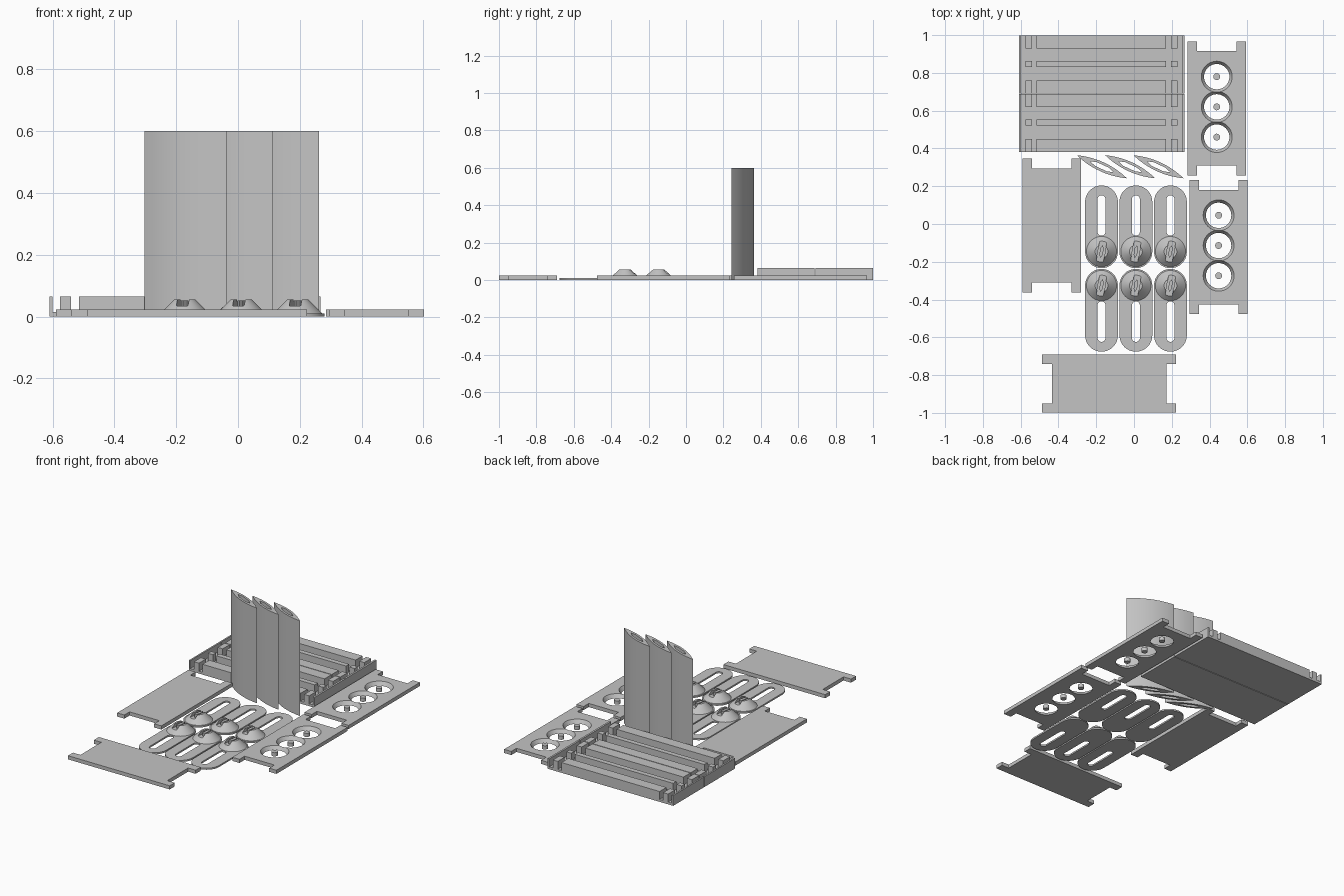
import bpy
import bmesh
import math
from mathutils import Matrix, Vector

cube = bpy.data.objects.get("Cube")
if cube:
    bpy.data.objects.remove(cube, do_unlink=True)

GREY = (0.55, 0.55, 0.55, 1.0)
grey = bpy.data.materials.new("plain_grey")
grey.use_nodes = True
grey.diffuse_color = GREY
for node in grey.node_tree.nodes:
    if node.type == "BSDF_PRINCIPLED":
        node.inputs["Base Color"].default_value = GREY


def finish(name, bm):
    """Turn a bmesh into a grey object."""
    bmesh.ops.recalc_face_normals(bm, faces=bm.faces)
    mesh = bpy.data.meshes.new(name)
    bm.to_mesh(mesh)
    bm.free()
    mesh.materials.append(grey)
    obj = bpy.data.objects.new(name, mesh)
    bpy.context.collection.objects.link(obj)
    return obj


def prism(name, outline, z0, z1, centre=(0, 0), angle=0):
    """Extrude a flat outline upwards, turned and moved in plan."""
    place = Matrix.Translation((*centre, 0)) @ Matrix.Rotation(angle, 4, "Z")
    bm = bmesh.new()
    face = bm.faces.new([bm.verts.new(place @ Vector((x, y, z0))) for x, y in outline])
    top = bmesh.ops.extrude_face_region(bm, geom=[face])["geom"]
    moved = [v for v in top if isinstance(v, bmesh.types.BMVert)]
    bmesh.ops.translate(bm, verts=moved, vec=(0, 0, z1 - z0))
    return finish(name, bm)


def cone(name, x, y, z0, z1, r0, r1):
    bm = bmesh.new()
    bmesh.ops.create_cone(bm, cap_ends=True, segments=40, radius1=r0, radius2=r1,
                          depth=z1 - z0, matrix=Matrix.Translation((x, y, (z0 + z1) / 2)))
    return finish(name, bm)


def select(obj):
    bpy.ops.object.select_all(action="DESELECT")
    obj.select_set(True)
    bpy.context.view_layer.objects.active = obj


def cut(obj, cutter):
    """Subtract the cutter and throw it away."""
    select(obj)
    mod = obj.modifiers.new("cut", "BOOLEAN")
    mod.operation = "DIFFERENCE"
    mod.solver = "EXACT"
    mod.object = cutter
    bpy.ops.object.modifier_apply(modifier=mod.name)
    bpy.data.objects.remove(cutter, do_unlink=True)


def smooth(obj):
    select(obj)
    bpy.ops.object.shade_smooth_by_angle(angle=math.radians(30))


def rect(x0, x1, y0, y1):
    return [(x0, y0), (x1, y0), (x1, y1), (x0, y1)]


def stadium(radius, half, steps=16):
    """Rounded slot outline, long in y."""
    ends = [(half, 0), (-half, math.pi)]
    return [(radius * math.cos(a + math.pi * i / steps),
             y + radius * math.sin(a + math.pi * i / steps))
            for y, a in ends for i in range(steps + 1)]


def hexagon(half, width, shoulder):
    """Slim pointed slot outline, long in x."""
    return [(-half, 0), (-shoulder, -width), (shoulder, -width),
            (half, 0), (shoulder, width), (-shoulder, width)]


# Tabbed panels
PANEL = 0.023


def panel(name, x, y, angle=0):
    w, body, tab, inner = 0.154, 0.303, 0.355, 0.104
    right = [(w, -tab), (w, tab), (inner, tab), (inner, body)]
    outline = right + [(-px, py) for px, py in reversed(right[1:])]
    outline += [(-w, -tab), (-inner, -tab), (-inner, -body), (inner, -body), (inner, -tab)]
    return prism(name, outline, 0, PANEL, (x, y), angle)


panel("left_side_panel", -0.435, -0.008)
panel("front_panel", -0.132, -0.845, math.pi / 2)

# Panels with three countersunk dial holes and centre studs
for label, x, y in (("rear", 0.438, 0.612), ("middle", 0.448, -0.122)):
    holed = panel(label + "_dial_panel", x, y)
    for i in (-1, 0, 1):
        hy = y + 0.008 + 0.16 * i
        cut(holed, cone("hole_cutter", x, hy, -0.008, 0.031, 0.062, 0.087))
        smooth(cone(f"{label}_dial_stud_{i + 2}", x, hy, 0, PANEL, 0.018, 0.018))
    smooth(holed)

# Slotted links, each carrying a conical knob with a keyed groove
LINK = 0.01
for col, x in enumerate((-0.172, 0.01, 0.193)):
    for label, mid, side in (("rear", -0.015, 1), ("front", -0.457, -1)):
        tag = f"{label}_{col + 1}"
        link = prism("link_" + tag, stadium(0.087, 0.132), 0, LINK, (x, mid))
        cut(link, prism("slot_cutter", stadium(0.021, 0.086), -0.01, 0.03,
                        (x, mid + 0.06 * side)))
        smooth(link)
        ky = mid - 0.131 * side
        turn = math.radians(80)
        knob = cone("knob_" + tag, x, ky, LINK, 0.055, 0.08, 0.034)
        cut(knob, prism("groove_cutter", hexagon(0.066, 0.019, 0.05), 0.034, 0.07,
                        (x, ky), turn))
        smooth(knob)
        prism("knob_key_" + tag, hexagon(0.034, 0.009, 0.018), 0.033, 0.052, (x, ky), turn)

# Tall lens-shaped vanes with a slot through their length
steps = 14
arc = [(-1 + 2 * i / steps) for i in range(steps + 1)]
lens = [(0.146 * t, -0.025 * (1 - t * t)) for t in arc]
lens += [(-x, -y) for x, y in lens[1:-1]]
lean = math.atan2(-0.122, 0.265)
for i in range(3):
    spot = (-0.17 + 0.15 * i, 0.303)
    vane = prism(f"vane_{i + 1}", lens, 0, 0.6, spot, lean)
    cut(vane, prism("vane_cutter", hexagon(0.068, 0.011, 0.035), -0.1, 0.7, spot, lean))
    smooth(vane)

# Two ribbed trays side by side
FLOOR, RIM = 0.015, 0.065
ribs = ((0, 0.069), (0.14, 0.172), (0.238, 0.307))
pieces = {"outer_block": (-0.575, -0.54), "rib": (-0.515, 0.17), "inner_block": (0.195, 0.23)}
walls = {"outer_wall": (-0.61, -0.6), "inner_wall": (0.255, 0.267)}
for label, y in (("front", 0.381), ("rear", 0.692)):
    prism(label + "_tray_floor", rect(-0.61, 0.267, y, y + 0.307), 0, FLOOR)
    for part, (x0, x1) in walls.items():
        prism(f"{label}_tray_{part}", rect(x0, x1, y, y + 0.307), FLOOR, RIM)
    for n, (a, b) in enumerate(ribs):
        for part, (x0, x1) in pieces.items():
            prism(f"{label}_tray_{part}_{n + 1}", rect(x0, x1, y + a, y + b), FLOOR, RIM)
